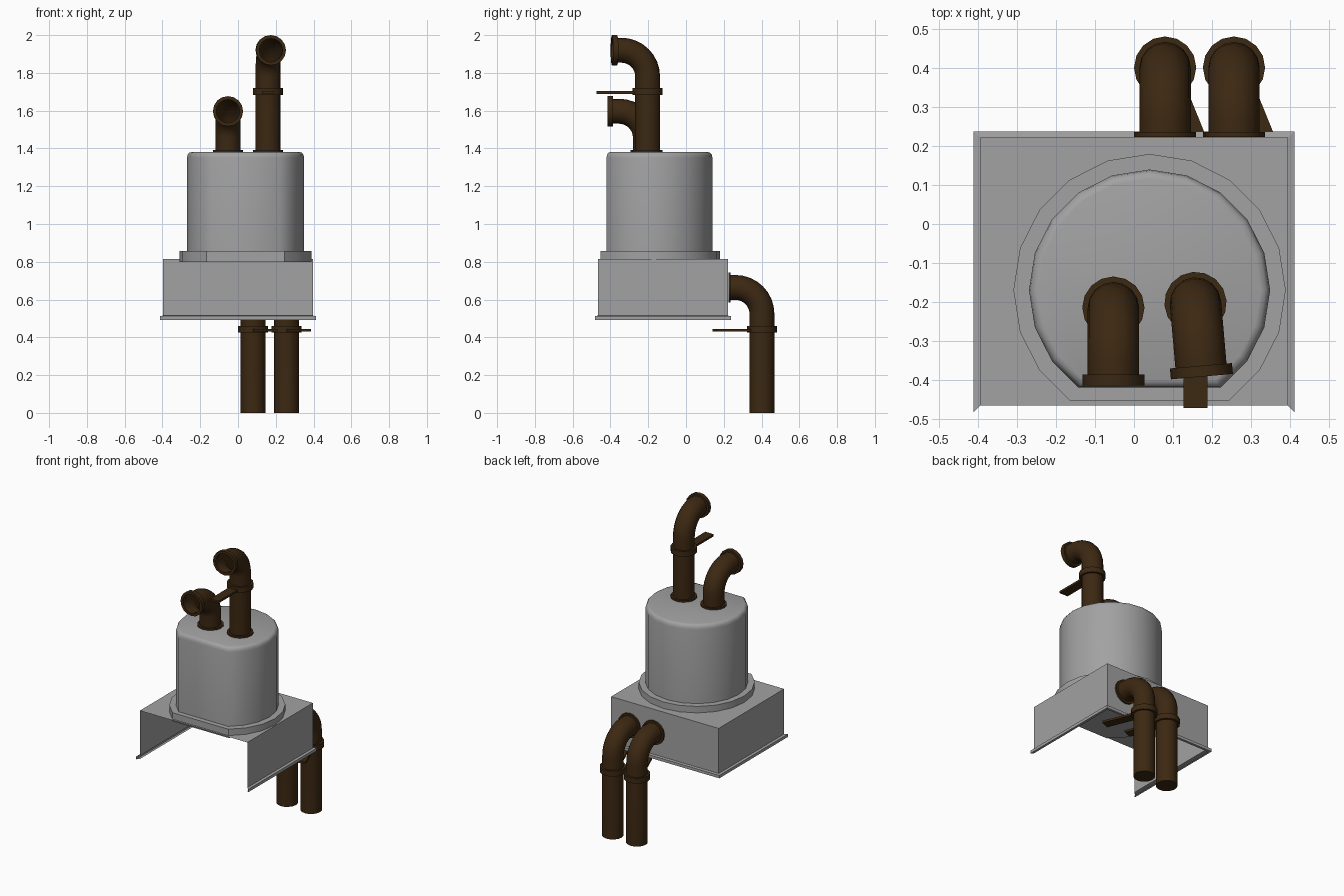
import bpy, bmesh, math
from mathutils import Vector

if "Cube" in bpy.data.objects:
    bpy.data.objects.remove(bpy.data.objects["Cube"])


def material(name, rgb):
    m = bpy.data.materials.new(name)
    m.diffuse_color = (*rgb, 1)
    m.use_nodes = True
    m.node_tree.nodes["Principled BSDF"].inputs["Base Color"].default_value = m.diffuse_color
    return m


GREY = material("light_grey_metal", (0.36, 0.36, 0.36))
BROWN = material("dark_brown_pipe", (0.045, 0.021, 0.006))
UP = Vector((0, 0, 1))


def loft(name, rows, mat, closed=True, caps=(), wrap=False, smooth=None):
    """Skin rows of points; caps lists the rows that get a face."""
    bm = bmesh.new()
    vs = [[bm.verts.new(p) for p in row] for row in rows]
    n = len(rows[0])
    pairs = list(zip(vs, vs[1:])) + ([(vs[-1], vs[0])] if wrap else [])
    for a, b in pairs:
        for i in range(n if closed else n - 1):
            j = (i + 1) % n
            bm.faces.new((a[i], a[j], b[j], b[i]))
    for c in caps:
        bm.faces.new(vs[c])
    bmesh.ops.recalc_face_normals(bm, faces=bm.faces)
    me = bpy.data.meshes.new(name)
    bm.to_mesh(me)
    bm.free()
    me.materials.append(mat)
    ob = bpy.data.objects.new(name, me)
    bpy.context.collection.objects.link(ob)
    if smooth:
        bpy.ops.object.select_all(action='DESELECT')
        ob.select_set(True)
        bpy.context.view_layer.objects.active = ob
        bpy.ops.object.shade_smooth_by_angle(angle=math.radians(smooth))
    return ob


def circle(c, axis, side, r, n=16):
    other = axis.cross(side)
    return [c + r * (math.cos(a) * side + math.sin(a) * other)
            for a in (2 * math.pi * i / n for i in range(n))]


def collar(name, c, axis, side, depth, r_in=0.062, r_out=0.08):
    prof = [(r_in, 0), (r_out, 0), (r_out, depth), (r_in, depth)]
    loft(name, [circle(c + axis * d, axis, side, r) for r, d in prof],
         BROWN, wrap=True, smooth=35)


def pipe(name, x, y, z0, z_out, reach, yaw=0, clamp=None, clamp_yaw=0,
         base=True, lip=0.028):
    """Vertical pipe with an elbow towards the front and an open flanged mouth."""
    d = Vector((math.sin(yaw), -math.cos(yaw), 0))
    side = d.cross(UP)
    R, r, foot = 0.14, 0.066, Vector((x, y, 0))
    rows = [circle(foot + UP * z0, UP, side, r)]
    for i in range(9):
        a = math.pi / 2 * i / 8
        c = foot + UP * (z_out - R + R * math.sin(a)) + d * R * (1 - math.cos(a))
        rows.append(circle(c, UP * math.cos(a) + d * math.sin(a), side, r))
    mouth = foot + UP * z_out + d * reach
    rows.append(circle(mouth, d, side, r))
    loft(name, rows, BROWN, caps=(0,), smooth=35)
    collar(name + "_mouth_flange", mouth - d * lip, d, side, lip)
    if base:
        collar(name + "_base_flange", foot + UP * z0, UP, side, 0.012)
    if clamp:
        collar(name + "_clamp", foot + UP * (clamp - 0.018), UP, side, 0.036)
        # flat support bar reaching out from the clamp
        b = Vector((math.sin(clamp_yaw), -math.cos(clamp_yaw), 0))
        w = b.cross(UP) * 0.031
        ends = []
        for s in (0.05, 0.27):
            c = foot + b * s + UP * (clamp - 0.006)
            ends.append([c - w - UP * 0.007, c + w - UP * 0.007,
                         c + w + UP * 0.007, c - w + UP * 0.007])
        loft(name + "_support_bar", ends, BROWN, caps=(0, 1))


# Housing: sheet with top, back and two sides, outward flange along the bottom
rows = []
for off, z in [(0, 0.815), (0, 0.515), (0.016, 0.512), (0.016, 0.493), (0, 0.493)]:
    x, yf, yb = 0.396 + off, -0.467 - off, 0.222 + off
    rows.append([(-x, yf, z), (-x, yb, z), (x, yb, z), (x, yf, z)])
loft("housing", rows, GREY, closed=False, caps=(0,))


# Drum: 20-sided outline with the three front points left out for a flat face
def outline(r, z):
    return [(0.04 + r * math.cos(math.radians(18 * i)),
             -0.17 + r * math.sin(math.radians(18 * i)), z)
            for i in range(20) if i not in (14, 15, 16)]


loft("drum_base_ring", [outline(0.35, 0.80), outline(0.35, 0.858)],
     GREY, caps=(0, 1), smooth=30)
loft("drum", [outline(r, z) for r, z in
              [(0.31, 0.858), (0.31, 1.35), (0.307, 1.366), (0.299, 1.377), (0.286, 1.381)]],
     GREY, caps=(4,), smooth=50)

# Pipes on the drum
pipe("short_top_pipe", -0.053, -0.215, 1.38, 1.597, 0.20)
pipe("tall_top_pipe", 0.158, -0.203, 1.38, 1.92, 0.19, yaw=0.087, clamp=1.702)

# Drain pipes entering the back of the housing
for label, x in (("left", 0.08), ("right", 0.257)):
    pipe(label + "_drain_pipe", x, 0.402, 0.0, 0.664, 0.178,
         clamp=0.443, clamp_yaw=0.385, base=False, lip=0.012)
